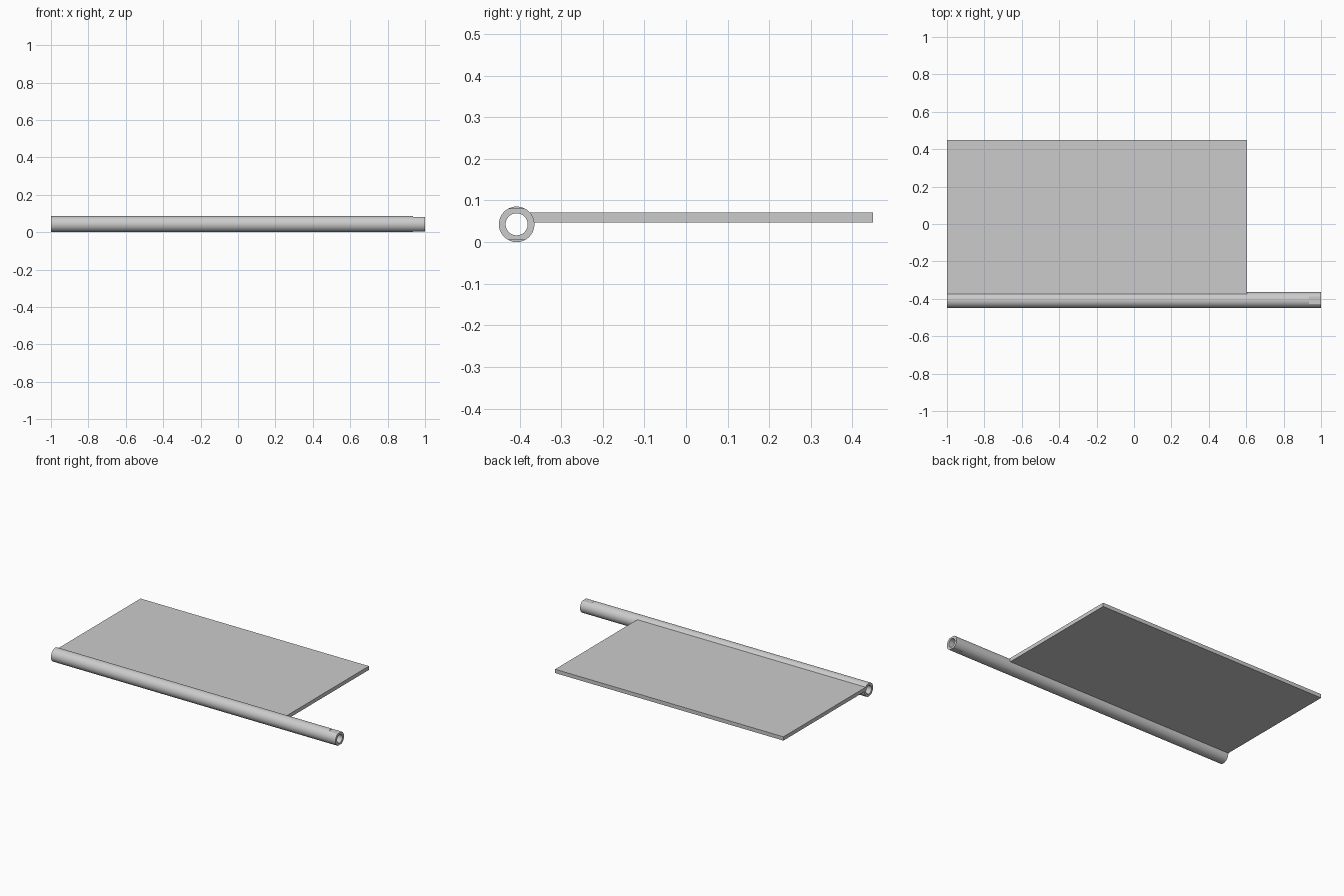
import bpy
import bmesh
import math
from mathutils import Matrix, Vector

cube = bpy.data.objects.get("Cube")
if cube:
    bpy.data.objects.remove(cube, do_unlink=True)

# Main dimensions
OUTER, INNER = 0.0427, 0.0265
AXIS_Y, AXIS_Z = -0.407, OUTER
FLAT_START, FLAT_HEIGHT = 0.935, 0.038

grey = bpy.data.materials.new("light_grey")
grey.use_nodes = True
colour = (0.6, 0.6, 0.6, 1)
grey.diffuse_color = colour
grey.node_tree.nodes["Principled BSDF"].inputs["Base Color"].default_value = colour


def add_object(name, bm):
    mesh = bpy.data.meshes.new(name)
    bmesh.ops.recalc_face_normals(bm, faces=bm.faces)
    bm.to_mesh(mesh)
    bm.free()
    mesh.materials.append(grey)
    obj = bpy.data.objects.new(name, mesh)
    bpy.context.collection.objects.link(obj)
    return obj


def add_box(name, low, high):
    low, high = Vector(low), Vector(high)
    bm = bmesh.new()
    bmesh.ops.create_cube(bm, size=1, matrix=Matrix.Translation((low + high) / 2)
                          @ Matrix.Diagonal((*(high - low), 1)))
    return add_object(name, bm)


def add_rod(name, radius, length):
    bm = bmesh.new()
    bmesh.ops.create_cone(bm, cap_ends=True, segments=64, radius1=radius,
                          radius2=radius, depth=length,
                          matrix=Matrix.Translation((0, AXIS_Y, AXIS_Z))
                          @ Matrix.Rotation(math.pi / 2, 4, "Y"))
    return add_object(name, bm)


# Hollow tube with a bore and two flats at the left end
tube = add_rod("hinge_tube", OUTER, 2)
cutters = [add_rod("bore_cutter", INNER, 2.2)]
for side in (-1, 1):
    z0, z1 = sorted((AXIS_Z + side * FLAT_HEIGHT, AXIS_Z + side * 0.1))
    cutters.append(add_box("flat_cutter", (FLAT_START, AXIS_Y - 0.1, z0),
                           (1.1, AXIS_Y + 0.1, z1)))
for cutter in cutters:
    cutter.hide_render = True
    cut = tube.modifiers.new("cut", "BOOLEAN")
    cut.operation = "DIFFERENCE"
    cut.solver = "EXACT"
    cut.object = cutter
    bpy.context.view_layer.objects.active = tube
    bpy.ops.object.modifier_apply(modifier=cut.name)
    bpy.data.objects.remove(cutter, do_unlink=True)

bpy.ops.object.select_all(action="DESELECT")
tube.select_set(True)
bpy.context.view_layer.objects.active = tube
bpy.ops.object.shade_smooth_by_angle(angle=math.radians(20))

# Flat leaf, its root buried in the tube wall
add_box("hinge_leaf", (-1, AXIS_Y + 0.029, 0.047), (0.605, 0.45, 0.071))
